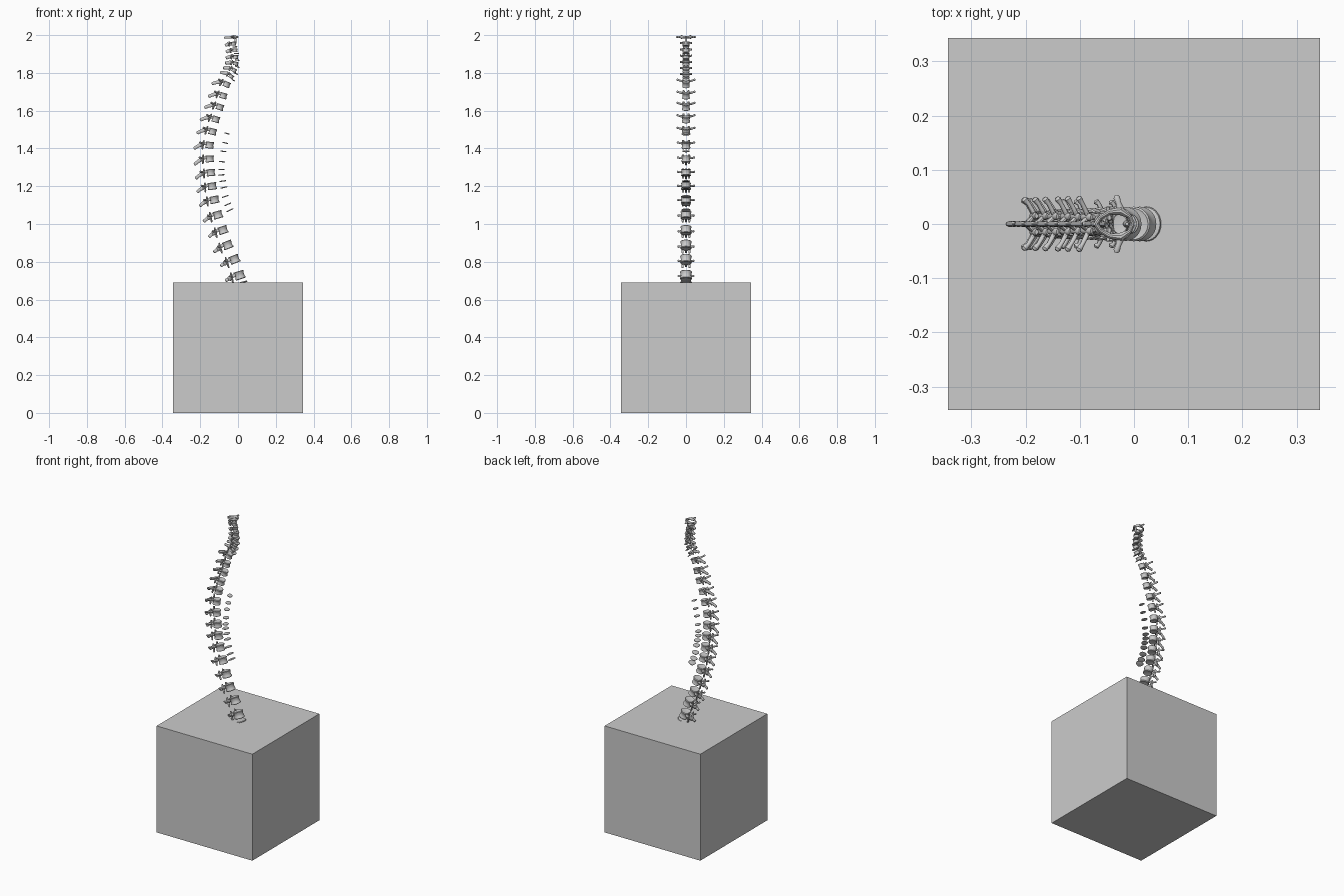
import bpy, bmesh, math
from mathutils import Vector

if "Cube" in bpy.data.objects:
    bpy.data.objects.remove(bpy.data.objects["Cube"])


def ring(bm, c, u, v, n, shape=None):
    out = []
    for k in range(n):
        a = 2 * math.pi * k / n
        f = shape(a) if shape else 1
        out.append(bm.verts.new(c + f * (math.cos(a) * u + math.sin(a) * v)))
    return out


def skin(bm, rings):
    n = len(rings[0])
    for a, b in zip(rings, rings[1:]):
        for k in range(n):
            bm.faces.new((a[k], a[(k + 1) % n], b[(k + 1) % n], b[k]))
    bm.faces.new(rings[0][::-1])
    bm.faces.new(rings[-1])


def limb(bm, pts, radii, n=10):
    """Tapered oval tube; radii are (sideways, vertical) at each point."""
    pts = [Vector(p) for p in pts]
    rings = []
    for i, p in enumerate(pts):
        d = (pts[min(i + 1, len(pts) - 1)] - pts[max(i - 1, 0)]).normalized()
        side = Vector((0, 0, 1)).cross(d)
        side = side.normalized() if side.length > 0.01 else Vector((0, 1, 0))
        rings.append(ring(bm, p, side * radii[i][0], d.cross(side) * radii[i][1], n))
    skin(bm, rings)


def drum(bm, d, w, profile, n=28):
    """Stack of oval rings with a slightly hollow back."""
    def shape(a):
        return 1 - 0.25 * max(0, -math.cos(a)) ** 4
    skin(bm, [ring(bm, Vector((0, 0, z)), Vector((d * s, 0, 0)), Vector((0, w * s, 0)), n, shape)
              for s, z in profile])


def finish(bm, name, loc, tilt):
    bmesh.ops.recalc_face_normals(bm, faces=bm.faces)
    me = bpy.data.meshes.new(name)
    bm.to_mesh(me)
    bm.free()
    ob = bpy.data.objects.new(name, me)
    bpy.context.collection.objects.link(ob)
    ob.location = loc
    ob.rotation_euler = (0, tilt, 0)
    bpy.context.view_layer.objects.active = ob
    bpy.ops.object.select_all(action='DESELECT')
    ob.select_set(True)
    bpy.ops.object.shade_smooth_by_angle(angle=math.radians(40))


def vertebra(name, loc, tilt, d, w, h, length, drop, span, sweep):
    bm = bmesh.new()
    # body
    drum(bm, d, w, [(.6, h * .9), (.9, h), (1, h * .85), (.9, h * .4), (.86, 0),
                    (.9, -h * .4), (1, -h * .85), (.9, -h), (.6, -h * .9)])
    back = -1.75 * d
    for s in (-1, 1):
        # arch, transverse process and joint facets on each side
        limb(bm, [(-.6 * d, s * .55 * w, .35 * h), (-1.15 * d, s * .62 * w, .25 * h),
                  (back, 0, -.1 * h)],
             [(.2 * d, .4 * h), (.2 * d, .45 * h), (.2 * d, .65 * h)])
        limb(bm, [(-1.1 * d, s * .55 * w, .3 * h),
                  (-1.1 * d - sweep * .6, s * (.35 * w + span * .6), .4 * h),
                  (-1.1 * d - sweep * .9, s * span * .94, .5 * h),
                  (-1.1 * d - sweep, s * span, .5 * h)],
             [(.005, .007), (.004, .005), (.006, .006), (.003, .003)])
        limb(bm, [(-1.3 * d, s * .6 * w, -1.5 * h), (-1.3 * d, s * .6 * w, -1.1 * h),
                  (-1.2 * d, s * .62 * w, .9 * h), (-1.15 * d, s * .62 * w, 1.3 * h)],
             [(.004, .003), (.006, .005), (.007, .005), (.005, .003)])
    # spinous process
    c, q = math.cos(drop), -math.sin(drop)
    limb(bm, [(back + .25 * d, 0, 0), (back - length * c * .5, 0, length * q * .5),
              (back - length * c * .9, 0, length * q * .9), (back - length * c, 0, length * q)],
         [(.007, .011), (.004, .009), (.0055, .009), (.003, .005)])
    finish(bm, name, loc, tilt)


def disc(name, loc, tilt, d, w, t):
    bm = bmesh.new()
    drum(bm, d, w, [(.8, t), (.95, t * .7), (1, 0), (.95, -t * .7), (.8, -t)])
    finish(bm, name, loc, tilt)


# pedestal
bpy.ops.mesh.primitive_cube_add(size=1, location=(0, 0, .345))
base = bpy.context.object
base.name = "pedestal_cube"
base.scale = (.686, .686, .69)

# centres of the vertebrae along the spine, bottom to top
path = [(.005, .728), (-.022, .812), (-.058, .888), (-.083, .967), (-.11, 1.048),
        (-.128, 1.128), (-.14, 1.2), (-.147, 1.272), (-.153, 1.345), (-.153, 1.418),
        (-.137, 1.49), (-.12, 1.555), (-.098, 1.62), (-.08, 1.68), (-.062, 1.74),
        (-.037, 1.782), (-.022, 1.815), (-.014, 1.85), (-.014, 1.885), (-.018, 1.92), (-.026, 1.955)]


def tilt_at(i):
    a, b = path[max(i - 1, 0)], path[min(i + 1, len(path) - 1)]
    return math.atan2(b[0] - a[0], b[1] - a[1])


for i, (x, z) in enumerate(path):
    if i < 15:
        t = i / 14
        vertebra(f"vertebra_{i + 1}", (x, 0, z), tilt_at(i),
                 .032 - .010 * t, .032 - .012 * t, .022 - .007 * t,
                 .022 + .022 * min(1, i / 8), math.radians(15 + 25 * min(1, i / 8)),
                 .043 + .007 * t, .012 + .012 * min(1, i / 6))
    else:
        vertebra(f"neck_vertebra_{i - 14}", (x, 0, z), tilt_at(i) + .15,
                 .016, .019, .010, .036 - .004 * (i - 15), math.radians(30), .032, -.004)
        disc(f"neck_disc_{i - 14}", (x + .008, 0, z - .017), tilt_at(i) + .2, .015, .018, .003)

# floating discs ahead of the curve
discs = [(-.045, 1.072, -25), (-.057, 1.103, -23), (-.07, 1.145, -18), (-.077, 1.193, -12),
         (-.083, 1.227, -8), (-.09, 1.26, -4), (-.09, 1.288, 0), (-.086, 1.33, 5),
         (-.08, 1.385, 9), (-.07, 1.43, 13), (-.06, 1.48, 17)]
for i, (x, z, a) in enumerate(discs):
    r = .023 - .0006 * i
    disc(f"disc_{i + 1}", (x, 0, z), math.radians(a), r, r * 1.05, .003)
disc("lowest_disc", (.023, 0, .691), math.radians(-15), .028, .032, .004)

# top ring vertebra
bm = bmesh.new()
for s in (-1, 1):
    limb(bm, [(-.002, 0, 0), (-.008, s * .014, 0), (-.024, s * .024, 0),
              (-.045, s * .022, -.002), (-.062, s * .012, -.003), (-.07, 0, -.003)],
         [(.004, .006), (.004, .006), (.008, .010), (.005, .006), (.004, .005), (.005, .006)])
    limb(bm, [(-.024, s * .022, 0), (-.029, s * .04, 0), (-.032, s * .049, 0), (-.033, s * .053, 0)],
         [(.008, .006), (.005, .004), (.006, .005), (.003, .003)])
# peg of the vertebra below
limb(bm, [(-.014, 0, -.035), (-.013, 0, -.01), (-.013, 0, .004)],
     [(.007, .007), (.006, .006), (.003, .003)])
finish(bm, "top_ring_vertebra", (0, 0, 1.99), 0)
